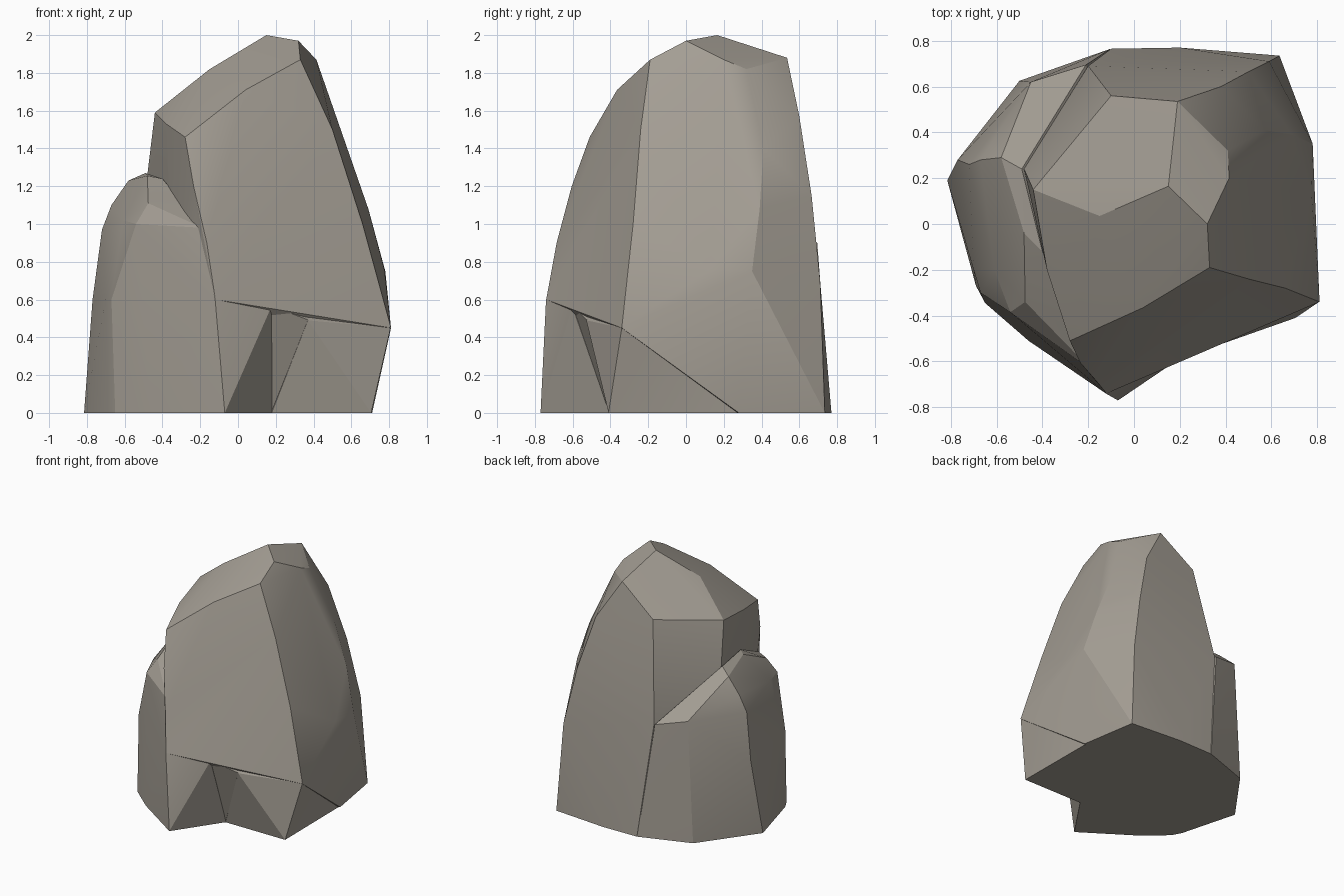
import bpy, bmesh, math


def rock(name, points):
    """Chiselled stone: convex hull around its corner points."""
    bm = bmesh.new()
    for p in points:
        bm.verts.new(p)
    bmesh.ops.convex_hull(bm, input=bm.verts[:])
    loose = [v for v in bm.verts if not v.link_faces]
    bmesh.ops.delete(bm, geom=loose, context='VERTS')
    bmesh.ops.recalc_face_normals(bm, faces=bm.faces[:])
    me = bpy.data.meshes.new(name)
    bm.to_mesh(me)
    bm.free()
    ob = bpy.data.objects.new(name, me)
    bpy.context.collection.objects.link(ob)
    return ob


# Tall leaning boulder
tall = rock("boulder_cluster", [
    # crown
    (0.15, 0.165, 2.0), (0.32, 0.0, 1.97), (0.33, -0.19, 1.87), (0.415, 0.2, 1.87),
    (0.41, 0.32, 1.82), (0.19, 0.535, 1.88), (-0.10, 0.56, 1.66), (0.04, -0.365, 1.71),
    (-0.44, 0.15, 1.59), (-0.15, 0.035, 1.82), (-0.38, -0.2, 1.53), (-0.28, -0.51, 1.46),
    # front right ridge
    (0.5, -0.24, 1.5), (0.66, -0.28, 1.0), (0.81, -0.34, 0.45),
    # right and back ridges
    (0.57, 0.41, 1.4), (0.69, 0.39, 1.08), (0.78, 0.35, 0.75), (0.775, 0.13, 0.76),
    (0.71, 0.28, 0), (0.38, 0.6, 1.57), (0.5, 0.665, 1.15), (0.59, 0.71, 0.7),
    (0.635, 0.735, 0), (0.2, 0.77, 0), (-0.1, 0.765, 0), (-0.2, 0.69, 0.9),
    # front left ridge
    (-0.235, -0.605, 1.2), (-0.165, -0.685, 0.9), (-0.12, -0.74, 0.6), (0.18, -0.6, 0.57),
    (-0.48, 0.24, 1.26), (-0.45, 0.3, 0), (-0.3, -0.3, 0),
])

# Low boulder leaning on the left side
low = rock("low_boulder", [
    # sloping top
    (-0.49, 0.24, 1.27), (-0.58, 0.29, 1.23), (-0.48, -0.04, 1.255), (-0.40, -0.12, 1.24),
    (-0.475, -0.34, 1.11), (-0.188, -0.635, 0.98), (-0.21, 0.695, 0.90), (-0.45, 0.62, 0.96),
    # left shoulder
    (-0.67, 0.28, 1.1), (-0.72, 0.26, 0.97), (-0.77, 0.28, 0.6), (-0.61, -0.2, 1.02),
    (-0.54, -0.385, 1.0), (-0.67, -0.3, 0.6), (-0.70, -0.2, 0.6),
    # foot
    (-0.815, 0.19, 0), (-0.69, -0.27, 0), (-0.65, -0.345, 0), (-0.46, -0.51, 0),
    (-0.07, -0.77, 0), (-0.121, -0.741, 0.6), (0.178, -0.602, 0.565), (0.18, -0.405, 0),
    (-0.5, 0.625, 0), (-0.105, 0.764, 0), (0.1, 0.3, 0),
])

# Undercut foot below the front right ridge
foot = rock("undercut_foot", [
    (0.37, -0.528, 0.49), (0.808, -0.34, 0.45), (0.705, -0.41, 0), (0.178, -0.41, 0),
    (0.7, 0.27, 0), (0.74, 0.1, 0.7), (0.0, 0.1, 0), (0.1, 0.1, 0.7), (0.35, -0.4, 0.7),
])

# Small wedge closing the corner of the notch
wedge = rock("notch_wedge", [
    (0.177, -0.6, 0.566), (0.372, -0.527, 0.492), (0.176, -0.408, 0.002),
    (0.35, -0.38, 0.66), (0.15, -0.35, 0.6), (0.3, -0.1, 0.1),
])

# Fuse the stones into one
bpy.context.view_layer.objects.active = tall
tall.select_set(True)
for part in (low, foot, wedge):
    mod = tall.modifiers.new("fuse", 'BOOLEAN')
    mod.operation = 'UNION'
    mod.solver = 'EXACT'
    mod.object = part
    bpy.ops.object.modifier_apply(modifier=mod.name)
    bpy.data.objects.remove(part, do_unlink=True)
bpy.ops.object.shade_smooth_by_angle(angle=math.radians(17))

# Warm grey stone
stone = bpy.data.materials.new("stone")
stone.diffuse_color = (0.37, 0.34, 0.295, 1)
tall.data.materials.clear()
tall.data.materials.append(stone)
for poly in tall.data.polygons:
    poly.material_index = 0
